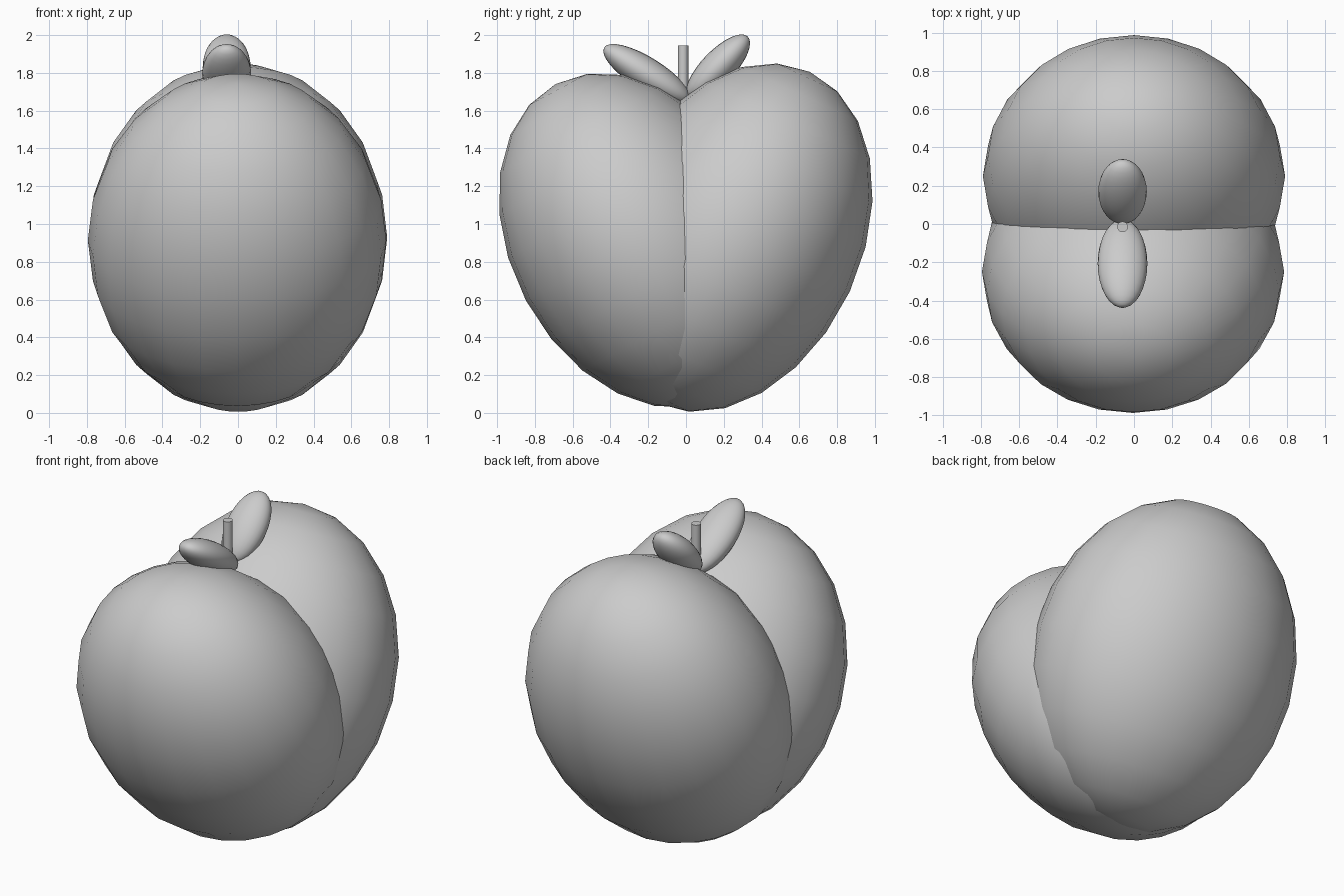
import bpy
from math import radians

cube = bpy.data.objects.get("Cube")
if cube:
    bpy.data.objects.remove(cube, do_unlink=True)

# Single plain colour
grey = bpy.data.materials.new("light_grey")
grey.use_nodes = True
colour = (0.6, 0.6, 0.6, 1)
grey.diffuse_color = colour
grey.node_tree.nodes["Principled BSDF"].inputs["Base Color"].default_value = colour


def finish(name):
    obj = bpy.context.object
    obj.name = name
    obj.data.materials.append(grey)
    bpy.ops.object.shade_smooth_by_angle(angle=radians(40))
    return obj


def ellipsoid(name, centre, radii, tilt, segments, rings):
    """Egg shape whose long z axis leans by tilt degrees towards +y."""
    bpy.ops.mesh.primitive_uv_sphere_add(
        segments=segments, ring_count=rings, location=centre,
        rotation=(radians(-tilt), 0, 0))
    bpy.context.object.scale = radii
    bpy.ops.object.transform_apply(location=False, rotation=False, scale=True)
    return finish(name)


# Two leaning lobes form the fruit
ellipsoid("back_lobe", (0, 0.25, 0.928), (0.79, 0.68, 0.967), 24.8, 24, 12)
ellipsoid("front_lobe", (-0.005, -0.25, 0.913), (0.79, 0.677, 0.938), -28, 24, 12)

# Leaves fan out from the dip between the lobes
ellipsoid("back_leaf", (-0.06, 0.17, 1.83), (0.127, 0.088, 0.226), 44, 24, 16)
ellipsoid("front_leaf", (-0.06, -0.207, 1.793), (0.13, 0.088, 0.267), -58, 24, 16)

# Stem
bpy.ops.mesh.primitive_cylinder_add(
    vertices=16, radius=0.028, depth=0.4, location=(-0.06, -0.015, 1.745))
finish("stem")
